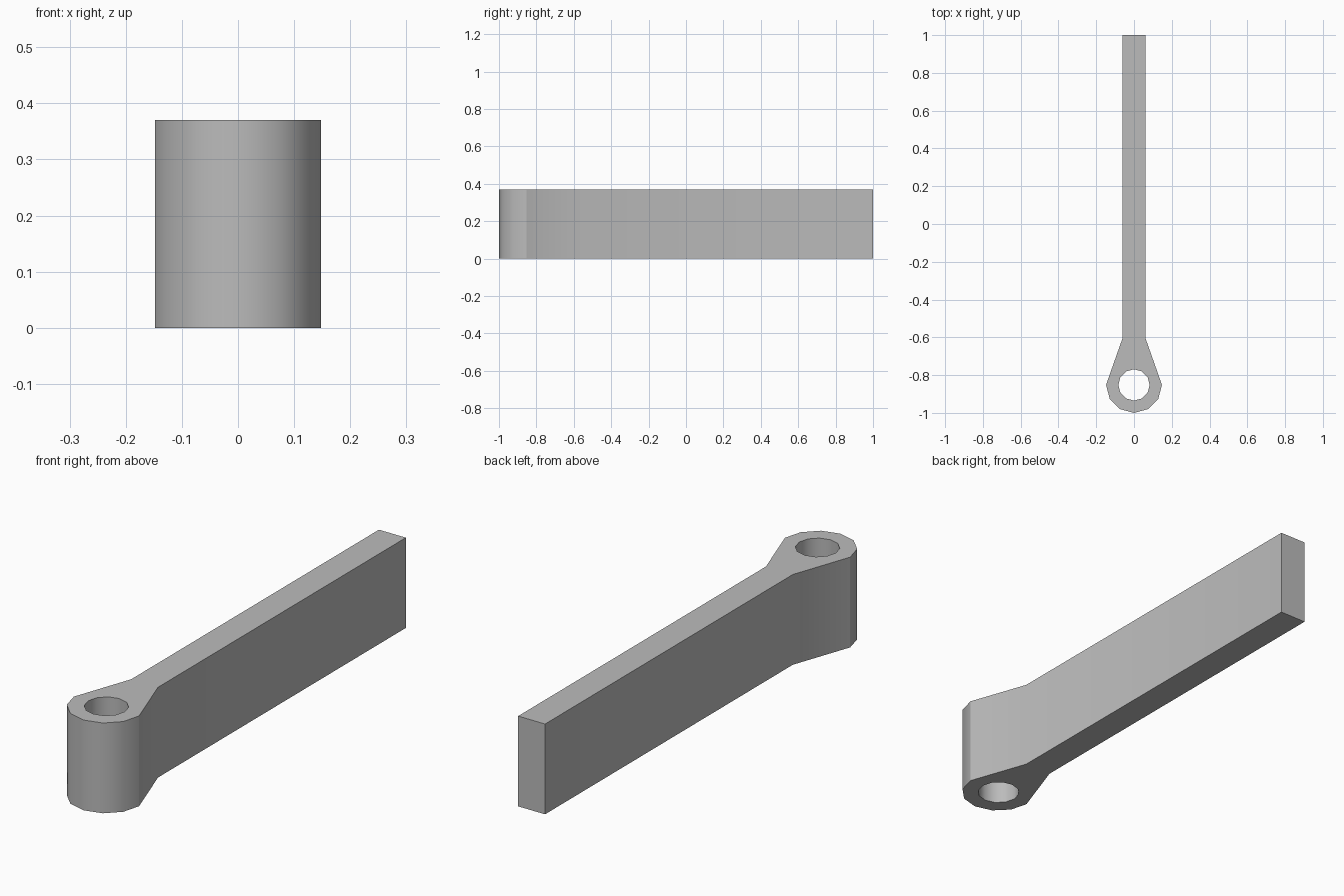
import bpy
import bmesh
from math import cos, sin, pi, radians

cube = bpy.data.objects.get("Cube")
if cube:
    bpy.data.objects.remove(cube, do_unlink=True)

HEIGHT = 0.37
EYE_Y = -0.852
EYE_RADIUS = 0.148
HOLE_RADIUS = 0.083
ARM_HALF = 0.061
SHOULDER_Y = -0.605
SIDES = 12


def arc(radius, first, last):
    """Points around the eye centre, in steps of one side."""
    return [(radius * cos(2 * pi * i / SIDES), EYE_Y + radius * sin(2 * pi * i / SIDES))
            for i in range(first, last)]


def add_loop(bm, points):
    verts = [bm.verts.new((x, y, 0)) for x, y in points]
    return [bm.edges.new((v, verts[i - 1])) for i, v in enumerate(verts)]


# Outline: front half of the eye, flared shoulders, straight arm
outline = arc(EYE_RADIUS, SIDES // 2, SIDES + 1) + [
    (ARM_HALF, SHOULDER_Y), (ARM_HALF, 1), (-ARM_HALF, 1), (-ARM_HALF, SHOULDER_Y)]
hole = arc(HOLE_RADIUS, 0, SIDES)

# Fill between outline and hole, then raise to full height
bm = bmesh.new()
edges = add_loop(bm, outline) + add_loop(bm, hole)
bmesh.ops.triangle_fill(bm, edges=edges, use_beauty=True)
base = bm.faces[:]
raised = bmesh.ops.extrude_face_region(bm, geom=base, use_keep_orig=True)
top = [g for g in raised["geom"] if isinstance(g, bmesh.types.BMVert)]
bmesh.ops.translate(bm, verts=top, vec=(0, 0, HEIGHT))
bmesh.ops.recalc_face_normals(bm, faces=bm.faces[:])

mesh = bpy.data.meshes.new("eye_lever")
bm.to_mesh(mesh)
bm.free()
lever = bpy.data.objects.new("eye_lever", mesh)
bpy.context.collection.objects.link(lever)

# Plain grey finish
grey = bpy.data.materials.new("light_grey")
grey.use_nodes = True
colour = (0.5, 0.5, 0.5, 1)
grey.diffuse_color = colour
grey.node_tree.nodes["Principled BSDF"].inputs["Base Color"].default_value = colour
mesh.materials.append(grey)

# Smooth round walls, crisp rims and corners
bpy.ops.object.select_all(action="DESELECT")
lever.select_set(True)
bpy.context.view_layer.objects.active = lever
bpy.ops.object.shade_smooth_by_angle(angle=radians(32))
